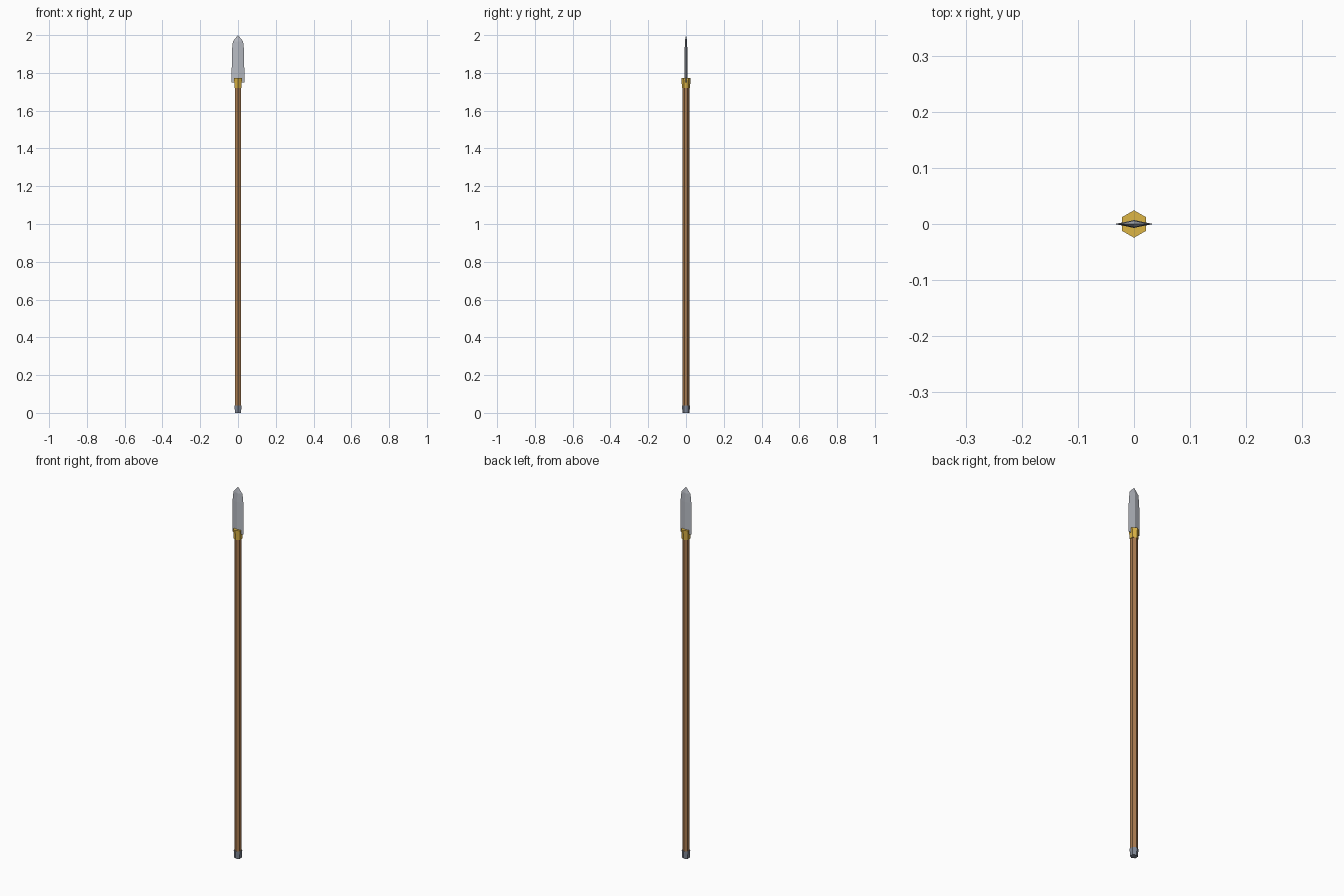
import bpy
import bmesh
import math

if "Cube" in bpy.data.objects:
    bpy.data.objects.remove(bpy.data.objects["Cube"])


def material(name, color):
    mat = bpy.data.materials.new(name)
    mat.diffuse_color = (*color, 1)
    mat.use_nodes = True
    mat.node_tree.nodes["Principled BSDF"].inputs["Base Color"].default_value = mat.diffuse_color
    return mat


wood = material("wood", (0.40, 0.20, 0.08))
gold = material("gold", (0.72, 0.46, 0.06))
steel = material("steel", (0.48, 0.50, 0.55))
iron = material("iron", (0.22, 0.25, 0.31))


def loft(name, sides, levels, mat):
    """Stack of rings (z, x radius, y radius), first corner at +y; a zero radius makes a tip."""
    bm = bmesh.new()
    rings = []
    for z, rx, ry in levels:
        if rx == 0:
            rings.append([bm.verts.new((0, 0, z))] * sides)
            continue
        angles = [math.pi / 2 + i * math.tau / sides for i in range(sides)]
        rings.append([bm.verts.new((rx * math.cos(a), ry * math.sin(a), z)) for a in angles])
    for lower, upper in zip(rings, rings[1:]):
        for i in range(sides):
            j = (i + 1) % sides
            corners = dict.fromkeys((lower[i], lower[j], upper[j], upper[i]))
            bm.faces.new(list(corners))
    for ring in (rings[0], rings[-1]):
        if len(set(ring)) > 2:
            bm.faces.new(ring)
    bmesh.ops.recalc_face_normals(bm, faces=bm.faces[:])
    mesh = bpy.data.meshes.new(name)
    bm.to_mesh(mesh)
    bm.free()
    mesh.materials.append(mat)
    obj = bpy.data.objects.new(name, mesh)
    bpy.context.collection.objects.link(obj)
    return obj


# Six-sided wooden pole
loft("shaft", 6, [(0.02, 0.018, 0.018), (1.74, 0.018, 0.018)], wood)

# Metal cap at the foot
loft("butt_cap", 6, [(0, 0.019, 0.019), (0.04, 0.021, 0.021)], iron)

# Flared socket holding the blade
loft("collar", 6, [(1.72, 0.021, 0.021), (1.772, 0.0245, 0.0245)], gold)

# Thin diamond-section blade
loft("blade", 4, [(1.75, 0.034, 0.007), (1.92, 0.032, 0.007),
                  (1.967, 0.027, 0.006), (2.0, 0, 0)], steel)
